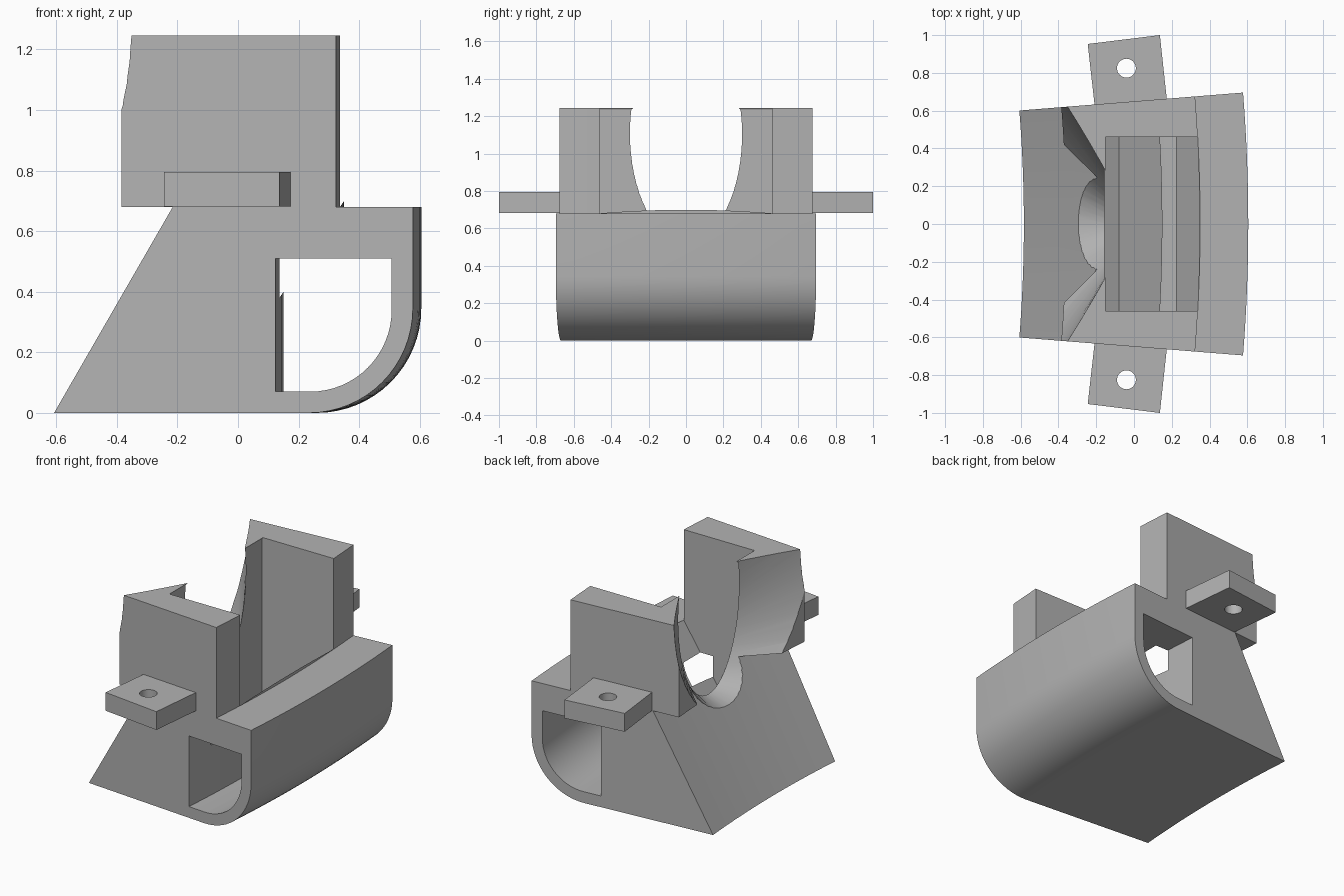
import bpy, bmesh, math

if "Cube" in bpy.data.objects:
    bpy.data.objects.remove(bpy.data.objects["Cube"])

AXIS_X = -8.1      # centre of the large ring this piece is a segment of
HALF_ANGLE = 0.08

grey = bpy.data.materials.new("plain grey")
grey.use_nodes = True
colour = (0.45, 0.45, 0.45, 1)
grey.diffuse_color = colour
grey.node_tree.nodes["Principled BSDF"].inputs["Base Color"].default_value = colour


def loft(name, sections):
    """Closed solid through a list of matching point loops."""
    bm = bmesh.new()
    rings = [[bm.verts.new(p) for p in s] for s in sections]
    n = len(rings[0])
    for a, b in zip(rings, rings[1:]):
        for i in range(n):
            j = (i + 1) % n
            bm.faces.new((a[i], a[j], b[j], b[i]))
    bm.faces.new(rings[0])
    bm.faces.new(rings[-1])
    bmesh.ops.recalc_face_normals(bm, faces=bm.faces)
    mesh = bpy.data.meshes.new(name)
    bm.to_mesh(mesh)
    bm.free()
    mesh.materials.append(grey)
    obj = bpy.data.objects.new(name, mesh)
    bpy.context.collection.objects.link(obj)
    return obj


def ring_sweep(name, profile, half, steps=16):
    """Sweep an xz profile around the ring axis."""
    sections = []
    for k in range(steps + 1):
        t = half * (2 * k / steps - 1)
        sections.append([(AXIS_X + (x - AXIS_X) * math.cos(t),
                          (x - AXIS_X) * math.sin(t), z) for x, z in profile])
    return loft(name, sections)


def arc(cx, cz, r, steps=16):
    """Quarter round from the bottom to the +x side."""
    return [(cx + r * math.sin(k / steps * math.pi / 2),
             cz - r * math.cos(k / steps * math.pi / 2)) for k in range(steps + 1)]


def cut(obj, cutter):
    cutter.hide_render = True
    mod = obj.modifiers.new("cut", "BOOLEAN")
    mod.operation = "DIFFERENCE"
    mod.solver = "EXACT"
    mod.object = cutter
    bpy.context.view_layer.objects.active = obj
    bpy.ops.object.modifier_apply(modifier=mod.name)
    bpy.data.objects.remove(cutter)


def finish(obj):
    bpy.ops.object.select_all(action="DESELECT")
    obj.select_set(True)
    bpy.context.view_layer.objects.active = obj
    bpy.ops.object.shade_smooth_by_angle(angle=math.radians(25))


# Curved body with the upper block
body = ring_sweep("duct_body", [(-0.583, 0)] + arc(0.26, 0.345, 0.345) + [
    (0.605, 0.68), (0.35, 0.68), (0.35, 1.245),
    (-0.36, 1.245), (-0.36, 0.68), (-0.19, 0.68)], HALF_ANGLE)

# Tunnel along the ring
cut(body, ring_sweep("tunnel_cutter", [(0.15, 0.07)] + arc(0.265, 0.34, 0.27)
                     + [(0.535, 0.51), (0.15, 0.51)], HALF_ANGLE * 1.2))

# Slot with a steep floor that breaks into the tunnel
slot = [(-0.142, 1.26), (-0.156, 1.235), (-0.156, 0.10), (-0.08, 0.055),
        (0.337, 0.68), (0.737, 1.28), (0.737, 1.4), (-0.142, 1.4)]
cut(body, loft("slot_cutter", [[(x, y, z) for x, z in slot] for y in (-0.46, 0.46)]))


# Flared oval opening
def oval(t, n=64):
    wide, tall, mid = 0.29 + 0.38 * t, 0.57 + 0.30 * t, 1.1 + 0.25 * t
    return [(-0.15 - 0.23 * t, wide * math.cos(i * math.tau / n),
             mid + tall * math.sin(i * math.tau / n)) for i in range(n)]


cut(body, loft("funnel_cutter", [oval(-0.1), oval(1.6)]))
finish(body)

# Mounting tabs with screw holes
for name, s in (("back_tab", 1), ("front_tab", -1)):
    plan = [(-0.245, 0.953), (0.137, 1.0), (0.178, 0.62), (-0.203, 0.58)]
    tab = loft(name, [[(x, s * y, z) for x, y in plan] for z in (0.681, 0.795)])
    hole = loft("hole_cutter", [[(-0.04 + 0.05 * math.cos(i * math.tau / 32),
                                  s * 0.825 + 0.05 * math.sin(i * math.tau / 32), z)
                                 for i in range(32)] for z in (0.6, 0.9)])
    cut(tab, hole)
    finish(tab)
